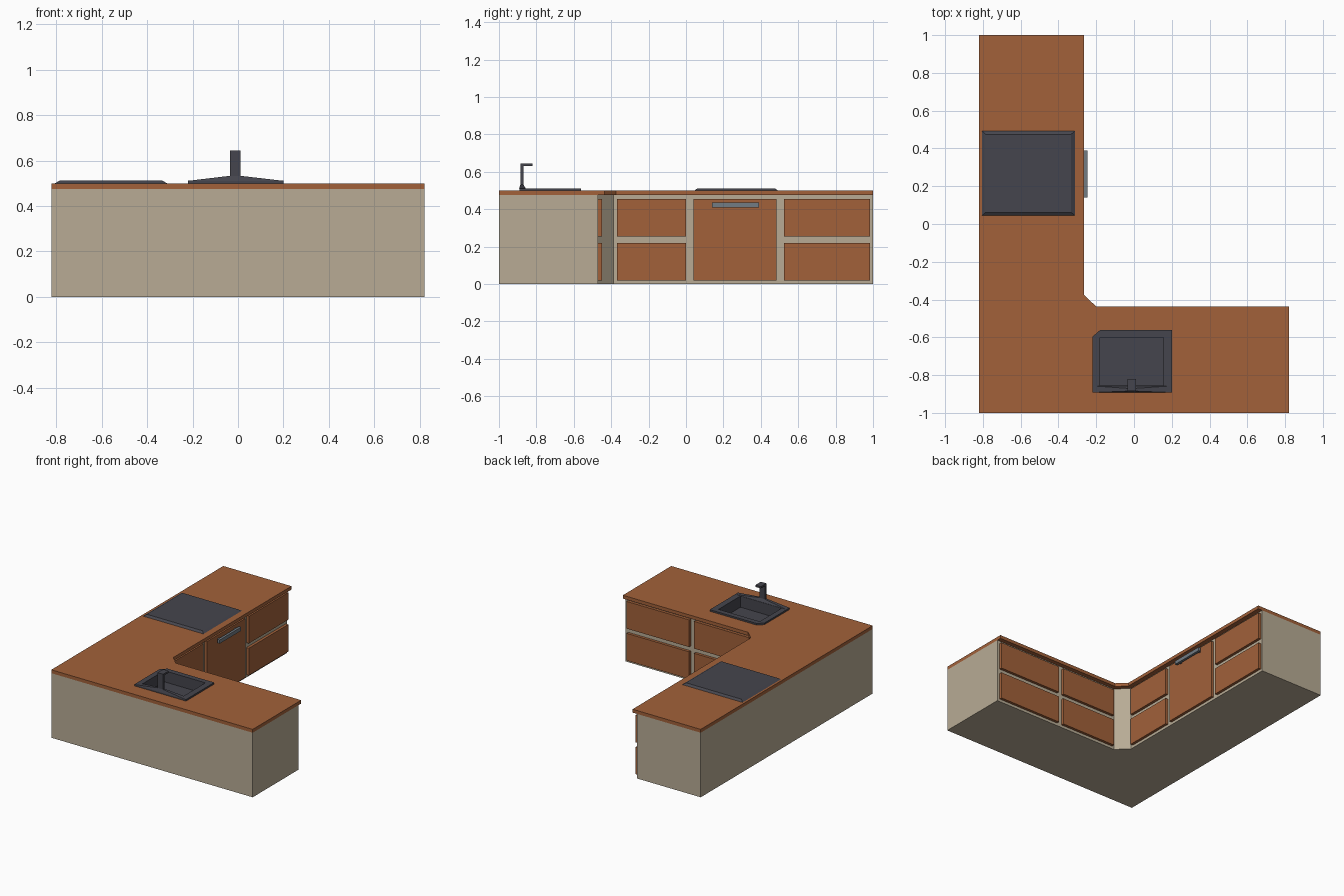
import bpy, bmesh

if "Cube" in bpy.data.objects:
    bpy.data.objects.remove(bpy.data.objects["Cube"])

def material(name, rgb):
    m = bpy.data.materials.new(name)
    m.diffuse_color = (*rgb, 1)
    m.use_nodes = True
    m.node_tree.nodes["Principled BSDF"].inputs["Base Color"].default_value = m.diffuse_color
    return m

WOOD = material("wood", (0.36, 0.12, 0.042))
BEIGE = material("beige", (0.48, 0.41, 0.30))
DARK = material("dark_grey", (0.06, 0.06, 0.075))
STEEL = material("steel", (0.17, 0.20, 0.23))

def loft(name, bottom, top, z0, z1, mat):
    """Closed solid between two outlines with equal point counts."""
    bm = bmesh.new()
    lo = [bm.verts.new((x, y, z0)) for x, y in bottom]
    hi = [bm.verts.new((x, y, z1)) for x, y in top]
    bm.faces.new(lo[::-1])
    bm.faces.new(hi)
    n = len(lo)
    for i in range(n):
        j = (i + 1) % n
        bm.faces.new((lo[i], lo[j], hi[j], hi[i]))
    bmesh.ops.recalc_face_normals(bm, faces=bm.faces)
    me = bpy.data.meshes.new(name)
    bm.to_mesh(me)
    bm.free()
    me.materials.append(mat)
    ob = bpy.data.objects.new(name, me)
    bpy.context.collection.objects.link(ob)
    return ob

def prism(name, outline, z0, z1, mat):
    return loft(name, outline, outline, z0, z1, mat)

def rect(x0, x1, y0, y1):
    return [(x0, y0), (x1, y0), (x1, y1), (x0, y1)]

def box(name, x0, x1, y0, y1, z0, z1, mat):
    return prism(name, rect(x0, x1, y0, y1), z0, z1, mat)

def cut(obs, cutter):
    for ob in obs:
        m = ob.modifiers.new("cut", 'BOOLEAN')
        m.operation = 'DIFFERENCE'
        m.solver = 'EXACT'
        m.object = cutter
        bpy.context.view_layer.objects.active = ob
        bpy.ops.object.modifier_apply(modifier=m.name)
    bpy.data.objects.remove(cutter, do_unlink=True)

# L-shaped cabinet body and worktop with chamfered inner corner
body = prism("cabinet_body", [(-0.82, -1), (0.82, -1), (0.82, -0.47), (-0.215, -0.47),
                              (-0.30, -0.388), (-0.30, 1), (-0.82, 1)], 0, 0.475, BEIGE)
worktop = prism("worktop", [(-0.82, -1), (0.82, -1), (0.82, -0.437), (-0.20, -0.437),
                            (-0.265, -0.375), (-0.265, 1), (-0.82, 1)], 0.475, 0.5, WOOD)

# drawer fronts on both arms
for row, (z0, z1) in enumerate([(0.02, 0.22), (0.255, 0.455)]):
    for col, (y0, y1) in enumerate([(-0.37, 0.0), (0.525, 0.985)]):
        box(f"long_arm_drawer_{row}{col}", -0.305, -0.28, y0, y1, z0, z1, WOOD)
    for col, (x0, x1) in enumerate([(-0.20, 0.25), (0.29, 0.80)]):
        box(f"short_arm_drawer_{row}{col}", x0, x1, -0.475, -0.45, z0, z1, WOOD)

# oven door with its handle
box("oven_door", -0.305, -0.28, 0.04, 0.485, 0.02, 0.455, WOOD)
box("oven_handle", -0.265, -0.247, 0.14, 0.39, 0.41, 0.437, STEEL)
for i, y in enumerate((0.16, 0.355)):
    box(f"handle_post_{i}", -0.285, -0.26, y, y + 0.015, 0.417, 0.43, STEEL)

# cooktop with sloped edges
loft("cooktop", rect(-0.805, -0.313, 0.045, 0.492),
     rect(-0.785, -0.333, 0.062, 0.475), 0.5, 0.512, DARK)

# sink rim and bowl, sunk into the worktop
rim = prism("sink_rim", [(-0.22, -0.89), (0.20, -0.89), (0.20, -0.562),
                         (-0.18, -0.562), (-0.22, -0.597)], 0.499, 0.512, DARK)
outer = (-0.19, 0.165, -0.865, -0.59)
bowl = box("sink_bowl", *outer, 0.42, 0.5, DARK)
cut([body, worktop], box("hole_cutter", *outer, 0.42, 0.6, DARK))
cut([rim, bowl], box("bowl_cutter", -0.18, 0.155, -0.855, -0.60, 0.43, 0.6, DARK))

# tap: flared base, upright and spout
loft("tap_base", rect(-0.22, 0.20, -0.892, -0.857),
     rect(-0.035, 0.01, -0.885, -0.87), 0.511, 0.533, DARK)
box("tap_upright", -0.035, 0.01, -0.885, -0.87, 0.53, 0.645, DARK)
box("tap_spout", -0.035, 0.01, -0.872, -0.82, 0.632, 0.645, DARK)
